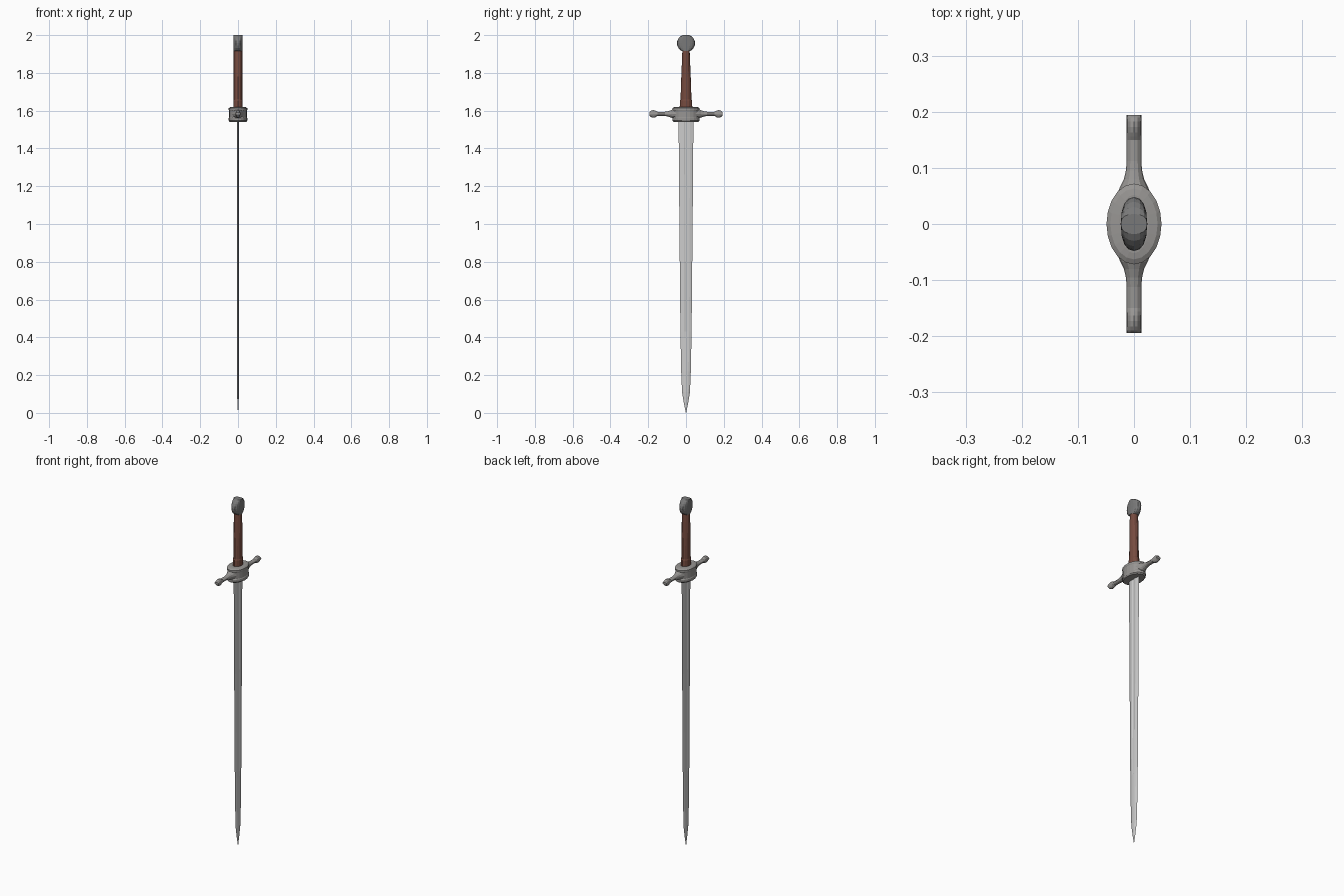
import bpy, math
from mathutils import Vector

if "Cube" in bpy.data.objects:
    bpy.data.objects.remove(bpy.data.objects["Cube"])


def make_material(name, rgb):
    mat = bpy.data.materials.new(name)
    mat.diffuse_color = (*rgb, 1)
    mat.use_nodes = True
    mat.node_tree.nodes["Principled BSDF"].inputs["Base Color"].default_value = mat.diffuse_color
    return mat


leather = make_material("leather", (0.18, 0.07, 0.05))
guard_steel = make_material("guard_steel", (0.31, 0.30, 0.29))
pommel_steel = make_material("pommel_steel", (0.19, 0.19, 0.19))


def skin(name, rings, mat=None):
    """Join equal-sized rings of points into a capped, flat-faced solid."""
    n = len(rings[0])
    verts = [p for r in rings for p in r]
    faces = []
    for k in range(len(rings) - 1):
        a, b = k * n, (k + 1) * n
        for i in range(n):
            j = (i + 1) % n
            faces.append((a + i, a + j, b + j, b + i))
    faces.append(tuple(reversed(range(n))))
    faces.append(tuple(range(len(verts) - n, len(verts))))
    me = bpy.data.meshes.new(name)
    me.from_pydata(verts, [], faces)
    me.update()
    if mat:
        me.materials.append(mat)
    ob = bpy.data.objects.new(name, me)
    bpy.context.collection.objects.link(ob)
    return ob


def oval(rx, ry, n, power=1.0):
    """Points of an oval; power below 1 makes it squarer."""
    def bend(v):
        return math.copysign(abs(v) ** power, v)
    return [(rx * bend(math.cos(math.tau * i / n)), ry * bend(math.sin(math.tau * i / n)))
            for i in range(n)]


def oval_z(z, rx, ry, n=20, power=1.0):
    return [Vector((x, y, z)) for x, y in oval(rx, ry, n, power)]


def oval_y(y, rx, rz, zc, n=12):
    return [Vector((x, y, zc + z)) for z, x in oval(rz, rx, n)]


# Blade: bevelled edges with a shallow fuller on both faces
def blade_section(z, w, t, groove):
    half = [(-w, 0), (-0.55 * w, t * 0.85), (-0.25 * w, t), (-0.12 * w, t - groove),
            (0.12 * w, t - groove), (0.25 * w, t), (0.55 * w, t * 0.85)]
    pts = half + [(-y, -x) for y, x in half]
    return [Vector((x, y, z)) for y, x in reversed(pts)]

skin("blade", [blade_section(*s) for s in [
    (0.0, 0.0008, 0.0005, 0), (0.05, 0.011, 0.003, 0), (0.11, 0.021, 0.0055, 0),
    (0.22, 0.0255, 0.0055, 0), (0.40, 0.029, 0.005, 0), (0.43, 0.0295, 0.005, 0.002),
    (1.0, 0.035, 0.005, 0.002), (1.57, 0.0395, 0.005, 0.002)]])

# Guard collar with raised rims
skin("guard_collar", [oval_z(*s) for s in [
    (1.541, 0.045, 0.066), (1.547, 0.049, 0.072), (1.560, 0.049, 0.072),
    (1.564, 0.047, 0.069), (1.600, 0.047, 0.069), (1.604, 0.049, 0.072),
    (1.613, 0.049, 0.072), (1.618, 0.042, 0.063), (1.620, 0.027, 0.052)]], mat=guard_steel)

# Cross guard arms ending in flat-sided knobs
arm = [(0.045, 0.034, 0.026), (0.068, 0.024, 0.024), (0.080, 0.018, 0.019),
       (0.095, 0.0145, 0.014), (0.112, 0.013, 0.011), (0.150, 0.013, 0.010),
       (0.156, 0.013, 0.014), (0.163, 0.013, 0.018), (0.173, 0.013, 0.020),
       (0.183, 0.013, 0.018), (0.190, 0.013, 0.013), (0.194, 0.013, 0.007)]
for side, name in ((1, "guard_arm_right"), (-1, "guard_arm_left")):
    rings = [oval_y(side * y, rx, rz, 1.583) for y, rx, rz in arm]
    if side < 0:
        rings.reverse()
    skin(name, rings, mat=guard_steel)

# Tapered leather grip
skin("grip", [oval_z(*s, n=12) for s in [
    (1.60, 0.024, 0.034), (1.655, 0.024, 0.032), (1.66, 0.0225, 0.029),
    (1.78, 0.0225, 0.025), (1.925, 0.0225, 0.019)]], mat=leather)

# Pommel: round from the side, constant thickness from the front
pommel = []
for k in range(9):
    a = math.radians(-66 + 134 * k / 8)
    pommel.append(oval_z(1.957 + 0.0464 * math.sin(a), 0.0235, 0.048 * math.cos(a), 16, 0.85))
skin("pommel", pommel, mat=pommel_steel)
